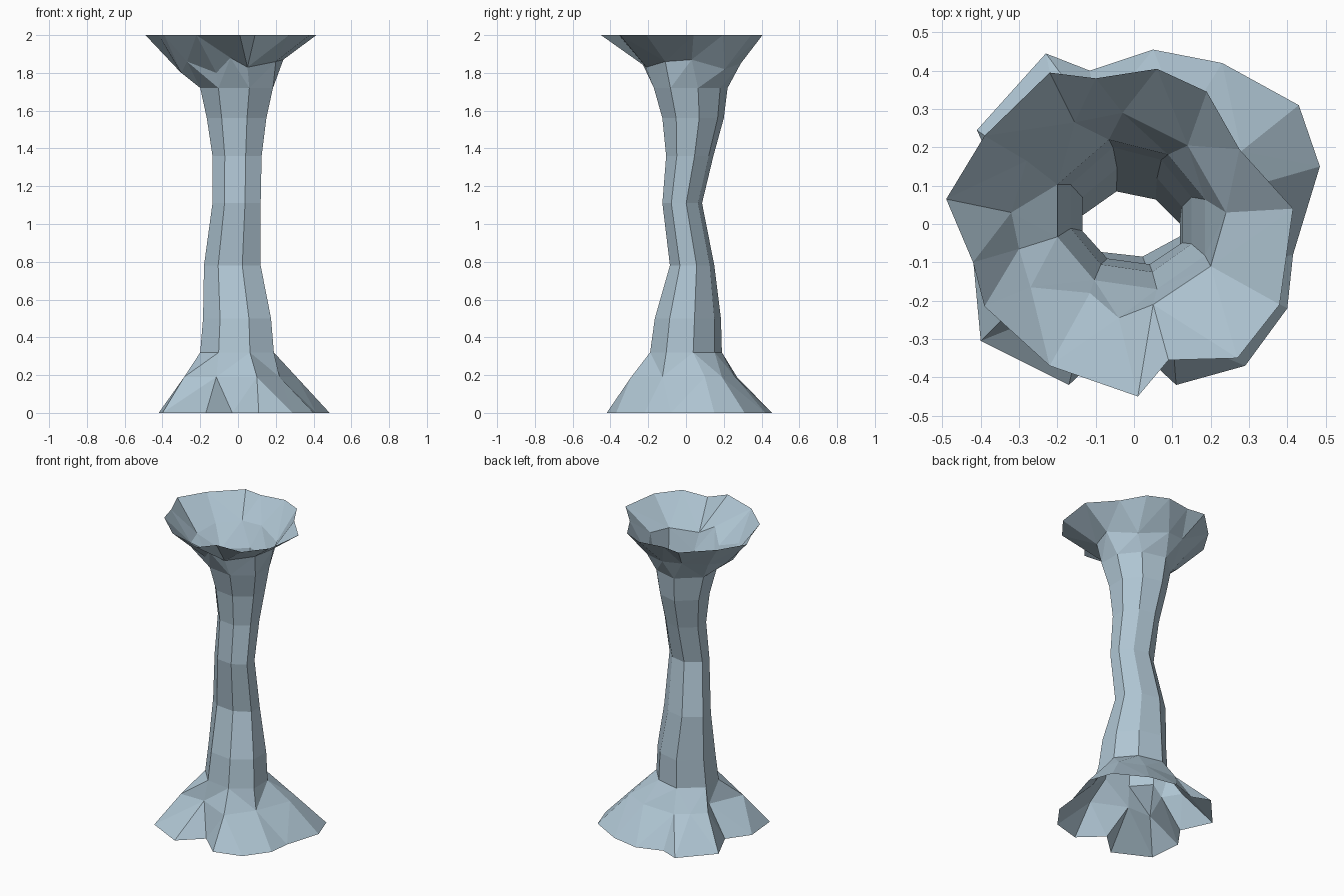
import bpy, bmesh, math

if "Cube" in bpy.data.objects:
    bpy.data.objects.remove(bpy.data.objects["Cube"])

# Irregular open rims (x, y) of the flared foot and the cup on top
FOOT = [(.485, .15), (.43, .31), (.23, .42), (.05, .455), (-.115, .40), (-.23, .445),
        (-.41, .245), (-.32, .05), (-.42, -.09), (-.40, -.305), (-.17, -.42),
        (-.03, -.29), (.11, -.42), (.29, -.37), (.40, -.22), (.415, -.08)]
FLARE = [(.31, .10), (.28, .19), (.13, .26), (-.10, .27), (-.18, .215), (-.26, .14),
         (-.19, .03), (-.285, -.19), (-.115, -.19), (.10, -.29), (.22, -.125)]
CUP = [(.415, .04), (.275, .195), (.19, .345), (.06, .405), (-.10, .38), (-.22, .395),
       (-.39, .23), (-.49, .065), (-.42, -.10), (-.39, -.215), (-.22, -.37),
       (.01, -.45), (.09, -.355), (.27, -.35), (.38, -.21)]
# Uneven throat under the cup (x, y, z)
THROAT = [(.24, .03, 1.87), (.14, .205, 1.82), (-.03, .29, 1.85), (-.155, .265, 1.86),
          (-.28, .165, 1.85), (-.32, .03, 1.82), (-.30, -.065, 1.80), (-.27, -.165, 1.86),
          (-.115, -.18, 1.80), (-.04, -.245, 1.88), (.05, -.21, 1.83), (.20, -.11, 1.86)]
# Eight-sided shaft section in a unit box
SECTION = [(1, .2), (.5, .8), (-.3, 1), (-1, .4), (-1, -.3), (-.5, -.88), (.35, -1), (1, -.55)]
# Shaft stations: z, left, right, front, back
SHAFT = [(.32, -.20, .19, -.19, .19), (.50, -.185, .175, -.165, .185),
         (.78, -.18, .12, -.085, .15), (1.11, -.135, .12, -.125, .085),
         (1.36, -.135, .125, -.105, .145), (1.56, -.165, .15, -.125, .20),
         (1.72, -.20, .185, -.17, .22)]


def station(z, l, r, f, b):
    return [((l + r) / 2 + u * (r - l) / 2, (f + b) / 2 + v * (b - f) / 2, z) for u, v in SECTION]


def angles(ring):
    a = [math.atan2(v.co.y, v.co.x) % math.tau for v in ring]
    return a + [a[0] + math.tau]


def by_angle(ring):
    return sorted(ring, key=lambda v: math.atan2(v.co.y, v.co.x) % math.tau)


def zip_rings(bm, low, high):
    """Join two rings with different point counts by walking round both."""
    low, high = by_angle(low), by_angle(high)
    a, b = angles(low), angles(high)
    n, m = len(low), len(high)
    i = j = 0
    while i < n or j < m:
        p, q = low[i % n], high[j % m]
        if j == m or (i < n and a[i] + a[i + 1] <= b[j] + b[j + 1]):
            i += 1
            bm.faces.new((p, low[i % n], q))
        else:
            j += 1
            bm.faces.new((p, high[j % m], q))


def join_sections(bm, low, high):
    n = len(low)
    for i in range(n):
        k = (i + 1) % n
        bm.faces.new((low[i], low[k], high[k], high[i]))


bm = bmesh.new()
levels = [[(x, y, 0) for x, y in FOOT], [(x, y, .19) for x, y in FLARE]]
levels += [station(*s) for s in SHAFT]
levels += [THROAT, [(x, y, 2) for x, y in CUP]]
rings = [[bm.verts.new(p) for p in level] for level in levels]
for low, high in zip(rings, rings[1:]):
    if len(low) == len(high) == len(SECTION):
        join_sections(bm, low, high)
    else:
        zip_rings(bm, low, high)

# Stone column, open at both ends, flat shaded
mesh = bpy.data.meshes.new("stone_column")
bm.to_mesh(mesh)
bm.free()
stone = bpy.data.materials.new("pale blue stone")
stone.diffuse_color = (.43, .56, .65, 1)
stone.use_nodes = True
stone.node_tree.nodes["Principled BSDF"].inputs["Base Color"].default_value = stone.diffuse_color
mesh.materials.append(stone)
column = bpy.data.objects.new("stone_column", mesh)
bpy.context.collection.objects.link(column)
